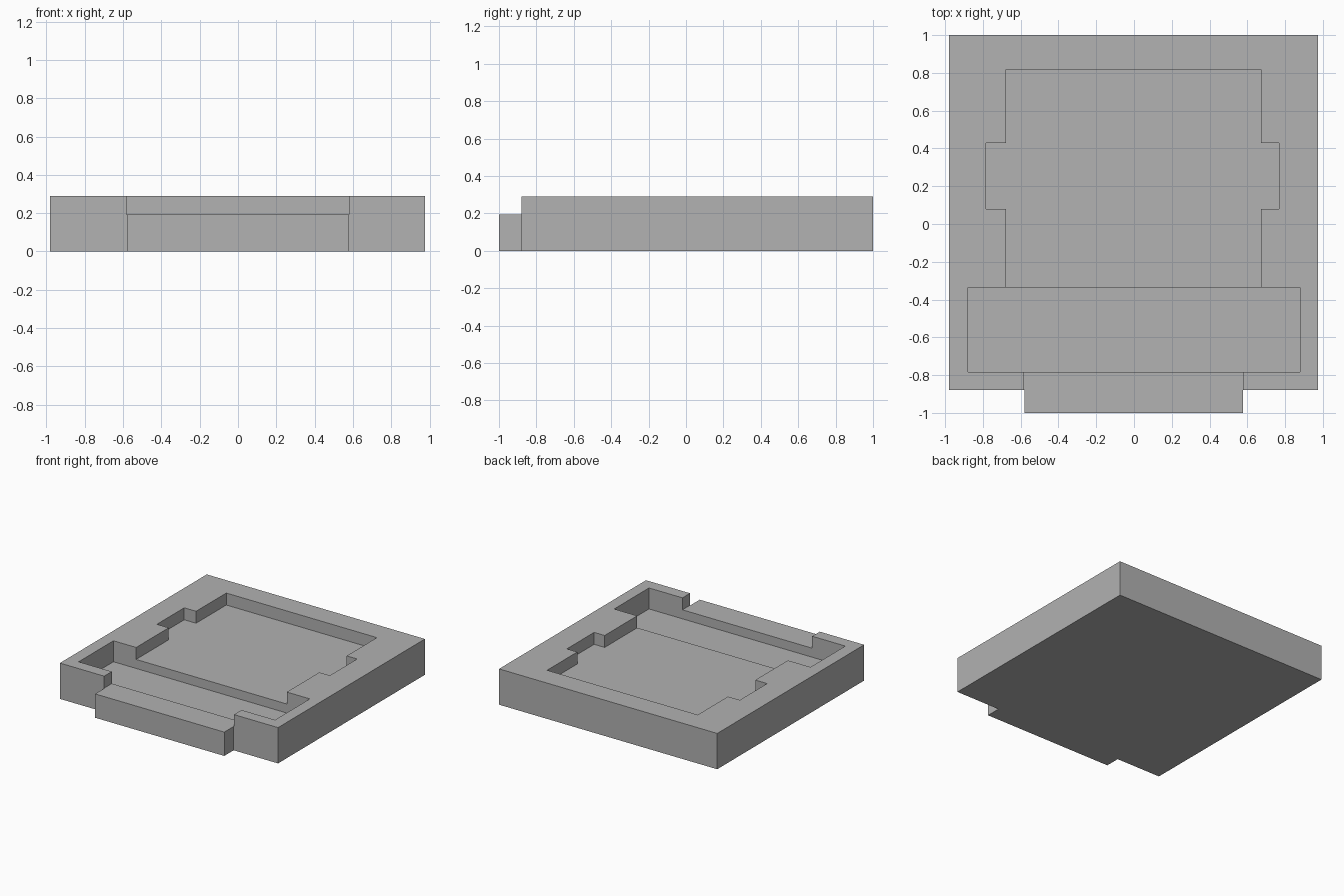
import bpy
import bmesh

cube = bpy.data.objects.get("Cube")
if cube:
    bpy.data.objects.remove(cube, do_unlink=True)

# Single matte grey
grey = bpy.data.materials.new("matte_grey")
grey.use_nodes = True
colour = (0.445, 0.445, 0.445, 1.0)
grey.diffuse_color = colour
grey.node_tree.nodes["Principled BSDF"].inputs["Base Color"].default_value = colour


def prism(name, outline, low, high):
    """Extrude a counter-clockwise plan outline from low to high."""
    bm = bmesh.new()
    base = bm.faces.new([bm.verts.new((x, y, low)) for x, y in outline])
    top = bmesh.ops.extrude_face_region(bm, geom=[base])["geom"]
    moved = [v for v in top if isinstance(v, bmesh.types.BMVert)]
    bmesh.ops.translate(bm, verts=moved, vec=(0, 0, high - low))
    bmesh.ops.recalc_face_normals(bm, faces=bm.faces)
    mesh = bpy.data.meshes.new(name)
    bm.to_mesh(mesh)
    bm.free()
    mesh.materials.append(grey)
    obj = bpy.data.objects.new(name, mesh)
    bpy.context.collection.objects.link(obj)
    return obj


def rect(x0, x1, y0, y1):
    return [(x0, y0), (x1, y0), (x1, y1), (x0, y1)]


HEIGHT, LEDGE, TRENCH, ABOVE = 0.29, 0.193, 0.12, 0.4
FRONT = -0.88

# Solid tray with the front tab in its outline
tray = prism("tray", [
    (-0.98, FRONT), (-0.58, FRONT), (-0.58, -1), (0.577, -1),
    (0.577, FRONT), (0.975, FRONT), (0.975, 1), (-0.98, 1)], 0, HEIGHT)

# Shallow pocket with a finger notch on each side
pocket = prism("pocket_cutter", [
    (-0.677, -0.5), (0.673, -0.5), (0.673, 0.08), (0.767, 0.08),
    (0.767, 0.43), (0.673, 0.43), (0.673, 0.817), (-0.677, 0.817),
    (-0.677, 0.43), (-0.783, 0.43), (-0.783, 0.08), (-0.677, 0.08)],
    LEDGE, ABOVE)

# Deep cross trench and the front opening above the tab
trench = prism("trench_cutter", rect(-0.88, 0.88, -0.783, -0.337), TRENCH, ABOVE)
opening = prism("opening_cutter", rect(-0.583, 0.58, -1.1, -0.7), LEDGE, ABOVE)

# Cut the recesses, then discard the cutters
cutters = [pocket, trench, opening]
for cutter in cutters:
    cutter.hide_render = True
    cut = tray.modifiers.new(cutter.name, "BOOLEAN")
    cut.operation = "DIFFERENCE"
    cut.solver = "EXACT"
    cut.object = cutter
bpy.context.view_layer.update()
graph = bpy.context.evaluated_depsgraph_get()
carved = bpy.data.meshes.new_from_object(tray.evaluated_get(graph))
tray.modifiers.clear()
tray.data = carved
for cutter in cutters:
    bpy.data.objects.remove(cutter, do_unlink=True)
